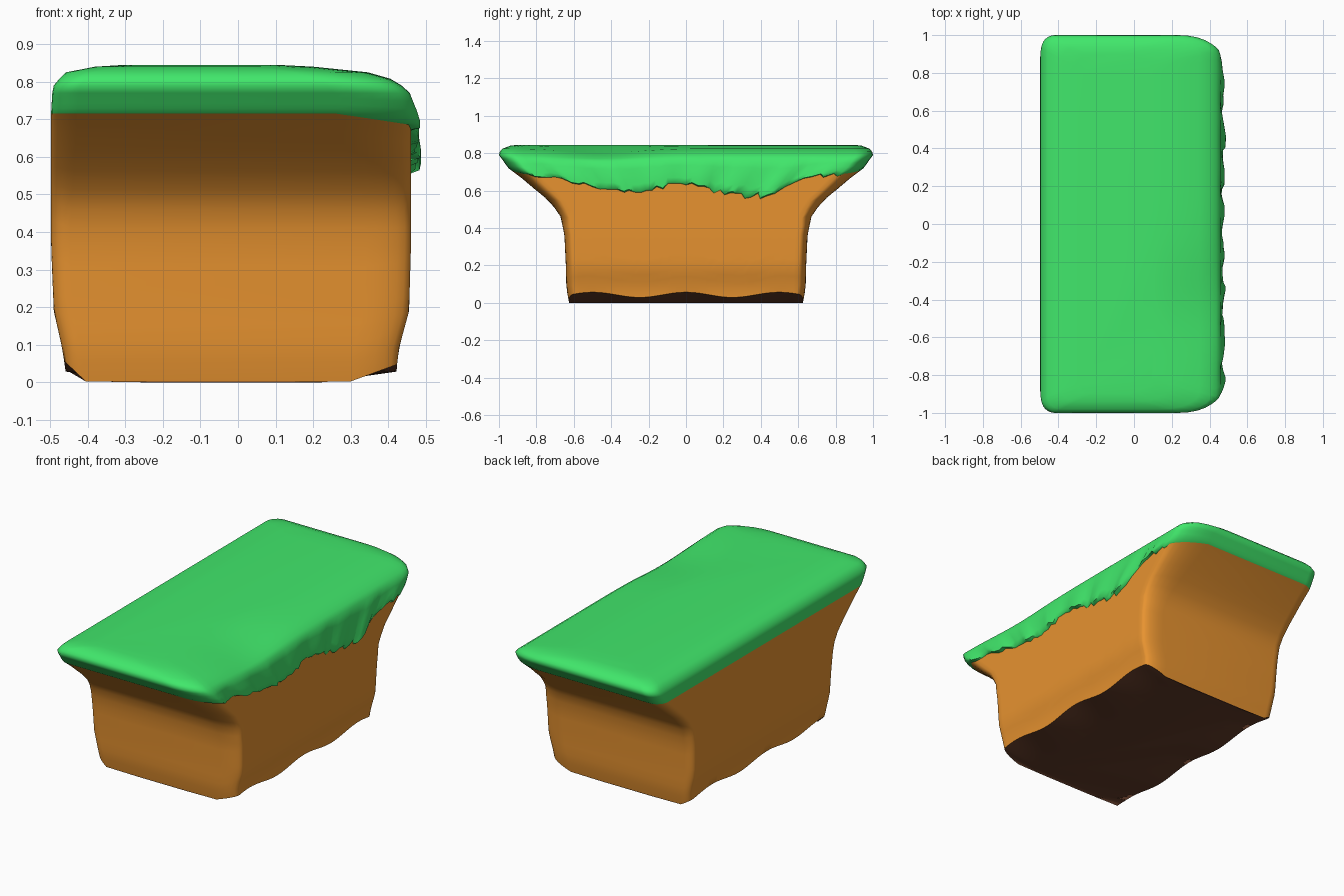
import bpy, bmesh, math, random

random.seed(4)
if "Cube" in bpy.data.objects:
    bpy.data.objects.remove(bpy.data.objects["Cube"], do_unlink=True)


def material(name, rgb):
    m = bpy.data.materials.new(name)
    m.use_nodes = True
    m.diffuse_color = (*rgb, 1)
    m.node_tree.nodes["Principled BSDF"].inputs["Base Color"].default_value = (*rgb, 1)
    return m


GRASS = material("grass green", (0.057, 0.87, 0.16))
SOIL = material("soil orange", (0.81, 0.295, 0.03))
BASE = material("dark earth", (0.125, 0.045, 0.022))

# Block profile: height, left x, right x, half length
PROFILE = [
    (0.00, -0.455, 0.42, 0.625), (0.08, -0.465, 0.425, 0.64),
    (0.19, -0.49, 0.455, 0.642), (0.36, -0.497, 0.46, 0.65),
    (0.46, -0.497, 0.46, 0.67), (0.54, -0.497, 0.46, 0.725),
    (0.60, -0.497, 0.46, 0.80), (0.66, -0.497, 0.46, 0.87),
    (0.72, -0.497, 0.46, 0.95), (0.77, -0.494, 0.457, 0.985),
    (0.79, -0.49, 0.435, 1.0), (0.808, -0.475, 0.405, 0.995),
    (0.825, -0.457, 0.345, 0.98), (0.84, -0.38, 0.2, 0.94),
    (0.845, -0.30, 0.10, 0.90),
]
# How far the grass hangs down along the right wall
HANG = [(-1, 0.03), (-0.77, 0.07), (-0.55, 0.11), (-0.27, 0.115), (0, 0.07),
        (0.25, 0.125), (0.42, 0.145), (0.64, 0.145), (0.78, 0.055), (1, 0.025)]


def lookup(table, t):
    t = min(max(t, table[0][0]), table[-1][0])
    for a, b in zip(table, table[1:]):
        if t <= b[0]:
            f = (t - a[0]) / (b[0] - a[0])
            return [p + f * (q - p) for p, q in zip(a[1:], b[1:])]


def make_outline():
    """Rounded rectangle as (side, position along side, corner cos, corner sin)."""
    n, arc, pts = 48, 6, []
    for side in (1, -1):
        pts += [(side, -side, math.cos(a), -side * math.sin(a))
                for a in (math.pi / 2 * (1 - i / arc) for i in range(arc))]
        pts += [(side, side * (2 * i / n - 1), 1, 0) for i in range(n + 1)]
        pts += [(side, side, math.cos(a), side * math.sin(a))
                for a in (math.pi / 2 * (i + 1) / arc for i in range(arc))]
    return pts


OUTLINE = make_outline()


def place(p, z, bulge=0.0, inset=0.0, sag=0.0):
    side, k, c, s = p
    xl, xr, hy = lookup(PROFILE, z)
    # Corners are tight on the wall and rounder on the rim
    soft = min(max((z - 0.4) / 0.32, 0), 1)
    rx, ry = (0.12 + 0.08 * soft, 0.04 + 0.05 * soft) if side > 0 else (
        0.05 + 0.02 * soft, 0.035 + 0.035 * soft)
    edge = xr - inset if side > 0 else xl + inset
    x = edge + side * (rx * (c - 1) + bulge * c)
    dip = sag * c * math.exp(-((k + 0.5) / 0.3) ** 2) if side > 0 else 0
    return (x, k * (hy - ry) + ry * s, z - dip)


# Ragged grass line, grass bulge and wavy foot for each outline point
border, bulges, foot = [], [], []
for side, k, c, s in OUTLINE:
    line, bulge = 0.715, 0.0
    if side > 0:
        rag = random.uniform(-0.015, 0.015) if c == 1 else 0
        line -= lookup(HANG, k)[0] * c + rag
        bulge = c * (0.014 + 0.008 * math.sin(k * 23) + random.uniform(-0.005, 0.005))
    border.append(line)
    bulges.append(bulge)
    foot.append(c * (0.04 + 0.014 * math.cos(k * 7.5 + (side < 0))) + 0.003)


def loft(name, rings, mats, cap_start, cap_end):
    bm = bmesh.new()
    rows = [[bm.verts.new(co) for co in r] for r in rings]
    n = len(OUTLINE)
    for j, (lo, hi) in enumerate(zip(rows, rows[1:])):
        for i in range(n):
            f = bm.faces.new((lo[i], lo[(i + 1) % n], hi[(i + 1) % n], hi[i]))
            f.material_index = 1 if len(mats) > 1 and j == 0 else 0
    if cap_start:
        f = bm.faces.new(rows[0][::-1])
        f.material_index = len(mats) - 1
    if cap_end:
        bm.faces.new(rows[-1])
    me = bpy.data.meshes.new(name)
    bm.to_mesh(me)
    bm.free()
    for m in mats:
        me.materials.append(m)
    ob = bpy.data.objects.new(name, me)
    bpy.context.collection.objects.link(ob)
    bpy.ops.object.select_all(action="DESELECT")
    ob.select_set(True)
    bpy.context.view_layer.objects.active = ob
    bpy.ops.object.shade_smooth_by_angle(angle=math.radians(65))


# Soil body with a shallow keeled dark underside
soil = [[place(p, 0, inset=0.2) for p in OUTLINE]]
for i in range(15):
    t = i / 14
    soil.append([place(p, f + t * (b - f)) for p, f, b in zip(OUTLINE, foot, border)])
loft("soil_block", soil, [SOIL, BASE], True, False)

# Grass cover: ragged lip, hanging skirt, rounded rim and flat top
grass = [[place(p, b) for p, b in zip(OUTLINE, border)]]
for t, swell in ((0.04, 1), (0.25, 1), (0.5, 0.7), (0.75, 0.35), (1, 0)):
    grass.append([place(p, b + t * (0.77 - b), g * swell, sag=0.015 * t)
                  for p, b, g in zip(OUTLINE, border, bulges)])
for z, sag in ((0.79, 0.02), (0.808, 0.024), (0.825, 0.024), (0.84, 0.012), (0.845, 0)):
    grass.append([place(p, z, sag=sag) for p in OUTLINE])
loft("grass_cover", grass, [GRASS], False, True)
